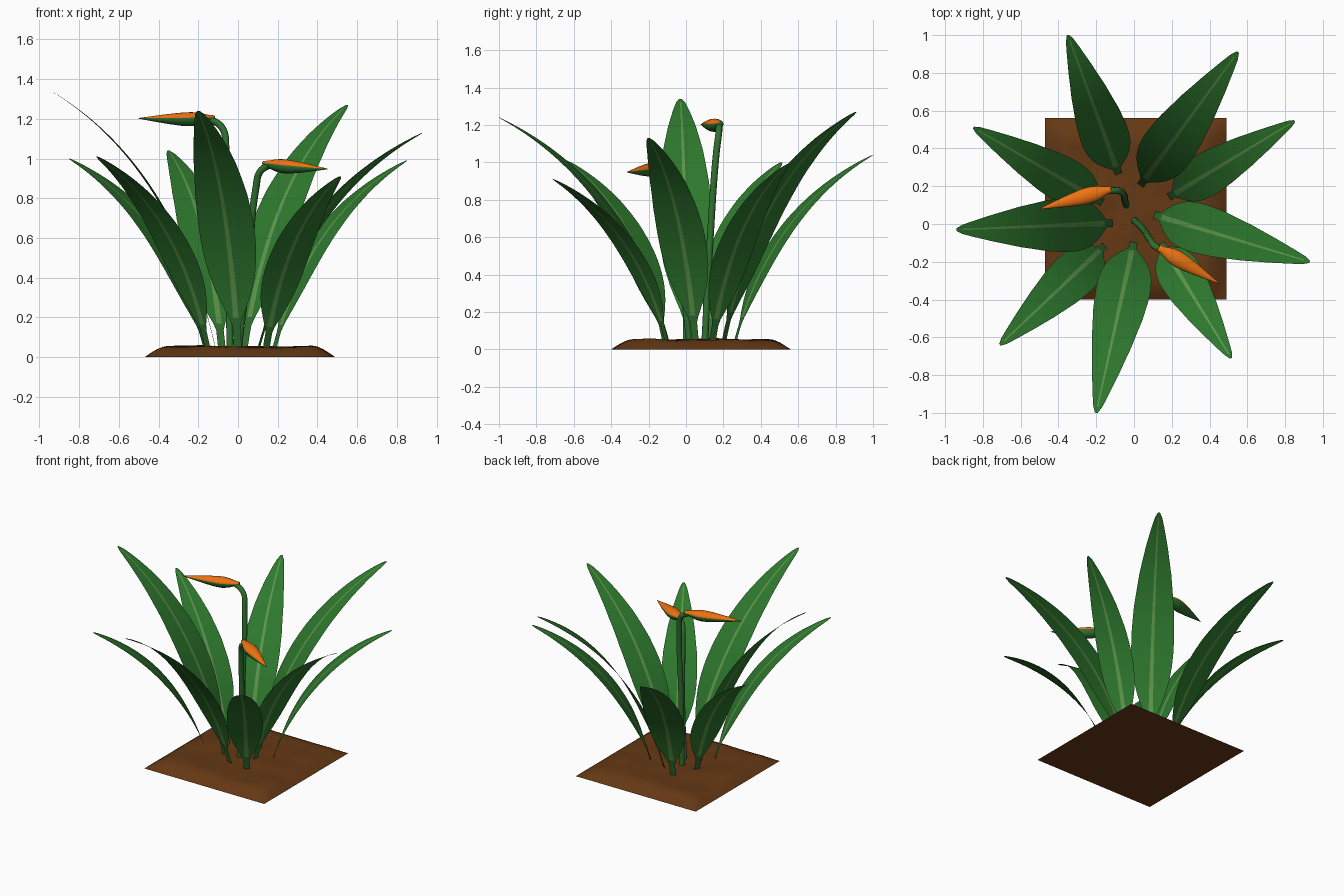
import bpy, math
from mathutils import Vector, noise

if "Cube" in bpy.data.objects:
    bpy.data.objects.remove(bpy.data.objects["Cube"])

def mat(name, rgb):
    m = bpy.data.materials.new(name)
    m.diffuse_color = (*rgb, 1)
    m.use_nodes = True
    m.node_tree.nodes["Principled BSDF"].inputs["Base Color"].default_value = m.diffuse_color
    return m

LEAF = mat("leaf_green", (0.027, 0.19, 0.027))
RIB = mat("rib_green", (0.11, 0.31, 0.07))
STEM = mat("stem_green", (0.03, 0.17, 0.03))
ORANGE = mat("petal_orange", (0.85, 0.17, 0.006))
SOIL = mat("soil_brown", (0.13, 0.04, 0.007))

def build(name, verts, faces, mats, idx=None):
    me = bpy.data.meshes.new(name)
    me.from_pydata([tuple(v) for v in verts], [], faces)
    for m in mats:
        me.materials.append(m)
    if idx:
        me.polygons.foreach_set("material_index", idx)
    me.polygons.foreach_set("use_smooth", [True] * len(faces))
    me.update()
    ob = bpy.data.objects.new(name, me)
    bpy.context.collection.objects.link(ob)
    return ob

def lerp_table(table, t):
    for (a, va), (b, vb) in zip(table, table[1:]):
        if t <= b:
            return va + (vb - va) * (t - a) / (b - a)
    return table[-1][1]

# Leaves: flat arching strips, narrow stalk swelling to a long blade with a pale rib
WIDTH = [(0, .02), (.08, .02), (.12, .05), (.18, .09), (.24, .118), (.3, .134), (.36, .142),
         (.44, .143), (.55, .134), (.7, .107), (.83, .073), (.93, .041), (.975, .024), (1, .007)]

def leaf(name, base, tip, scale):
    p0, p2 = Vector((*base, .03)), Vector(tip)
    p1 = p0.lerp(p2, .25)
    p1.z = p2.z * .72
    d = (p2 - p0).to_2d().normalized()
    side = Vector((-d.y, d.x, 0))
    n = 40
    verts, faces, idx = [], [], []
    for i in range(n + 1):
        t = i / n
        c = p0 * (1 - t) ** 2 + p1 * 2 * t * (1 - t) + p2 * t * t
        w = lerp_table(WIDTH, t)
        w = w if t < .09 else max(.006, w * scale)
        r = min(.013 * (1 - t) + .003, w * .6)
        for s in (-w, -(w + r) / 2, -r, r, (w + r) / 2, w):
            verts.append(c + side * s)
    for i in range(n):
        for j in range(5):
            a = i * 6 + j
            faces.append((a, a + 1, a + 7, a + 6))
            stalk = i / n < .1
            idx.append(2 if stalk else 1 if j == 2 and i < n - 1 else 0)
    build(name, verts, faces, [LEAF, RIB, STEM], idx)

LEAVES = [
    ((-.08, .26), (-.35, 1.0, 1.04), .9),
    ((.03, .20), (.55, .91, 1.27), .98),
    ((.18, .14), (.85, .545, .99), .8),
    ((.10, .05), (.93, -.20, 1.13), .92),
    ((.14, -.10), (.515, -.71, .91), .82),
    ((0, -.09), (-.20, -1.0, 1.24), 1.0),
    ((-.15, -.11), (-.71, -.64, 1.01), .86),
    ((-.11, .005), (-.94, -.03, 1.34), 1.0),
    ((-.16, .11), (-.85, .51, 1.0), .84),
]
for k, (b, t, s) in enumerate(LEAVES):
    leaf(f"leaf_{k + 1}", b, t, s)

# Flower stalks: bevelled curves bending over into the flower head
def stalk(name, pts):
    cu = bpy.data.curves.new(name, 'CURVE')
    cu.dimensions = '3D'
    cu.bevel_depth = .018
    cu.bevel_resolution = 3
    cu.resolution_u = 8
    cu.use_fill_caps = True
    sp = cu.splines.new('BEZIER')
    sp.bezier_points.add(len(pts) - 1)
    for bp, p in zip(sp.bezier_points, pts):
        bp.co = p
        bp.handle_left_type = bp.handle_right_type = 'AUTO'
    cu.materials.append(STEM)
    bpy.context.collection.objects.link(bpy.data.objects.new(name, cu))

# Flower heads: green boat-shaped sheath with an orange upper half
HEAD = [(0, .016), (.08, .022), (.18, .036), (.28, .043), (.4, .042), (.6, .031), (.8, .017), (1, .002)]

def head(name, base, tip):
    a, b = Vector(base), Vector(tip)
    d = (b - a).normalized()
    side = d.cross(Vector((0, 0, 1))).normalized()
    up = side.cross(d)
    n, m = 24, 16
    verts, faces, idx = [], [], []
    for i in range(n + 1):
        t = i / n
        c = a.lerp(b, t)
        r = lerp_table(HEAD, t)
        for j in range(m):
            g = 2 * math.pi * j / m
            h = math.sin(g) * (.65 if j < m / 2 else 1)
            verts.append(c + side * r * math.cos(g) + up * r * h)
    for i in range(n):
        for j in range(m):
            k = (j + 1) % m
            faces.append((i * m + j, i * m + k, (i + 1) * m + k, (i + 1) * m + j))
            idx.append(1 if j < m // 2 else 0)
    faces += [tuple(reversed(range(m))), tuple(range(n * m, n * m + m))]
    idx += [0, 0]
    build(name, verts, faces, [STEM, ORANGE], idx)

stalk("flower_stalk_1", [(-.04, .10, .03), (-.05, .13, .6), (-.06, .162, 1.05),
                         (-.08, .175, 1.155), (-.15, .178, 1.205)])
head("flower_head_1", (-.12, .185, 1.207), (-.50, .08, 1.203))
stalk("flower_stalk_2", [(0, .02, .03), (.05, -.03, .45), (.09, -.09, .85),
                         (.112, -.118, .935), (.17, -.15, .975)])
head("flower_head_2", (.13, -.125, .978), (.45, -.315, .948))

# Soil: low square mound with a bumpy top and flat underside
N = 32
X0, Y0, S = -.47, -.40, .96
verts, faces = [], []
def ramp(u):
    e = min(1, min(u, 1 - u) / .13)
    return math.sin(e * math.pi / 2)
for i in range(N + 1):
    for j in range(N + 1):
        u, v = i / N, j / N
        bump = noise.noise(Vector((u * 5, v * 5, 3.1))) * .012
        verts.append((X0 + u * S, Y0 + v * S, ramp(u) * ramp(v) * (.052 + bump)))
for i in range(N):
    for j in range(N):
        a = i * (N + 1) + j
        faces.append((a, a + N + 1, a + N + 2, a + 1))
c = len(verts)
verts += [(X0, Y0, 0), (X0, Y0 + S, 0), (X0 + S, Y0 + S, 0), (X0 + S, Y0, 0)]
faces.append((c, c + 1, c + 2, c + 3))
build("soil_mound", verts, faces, [SOIL])
